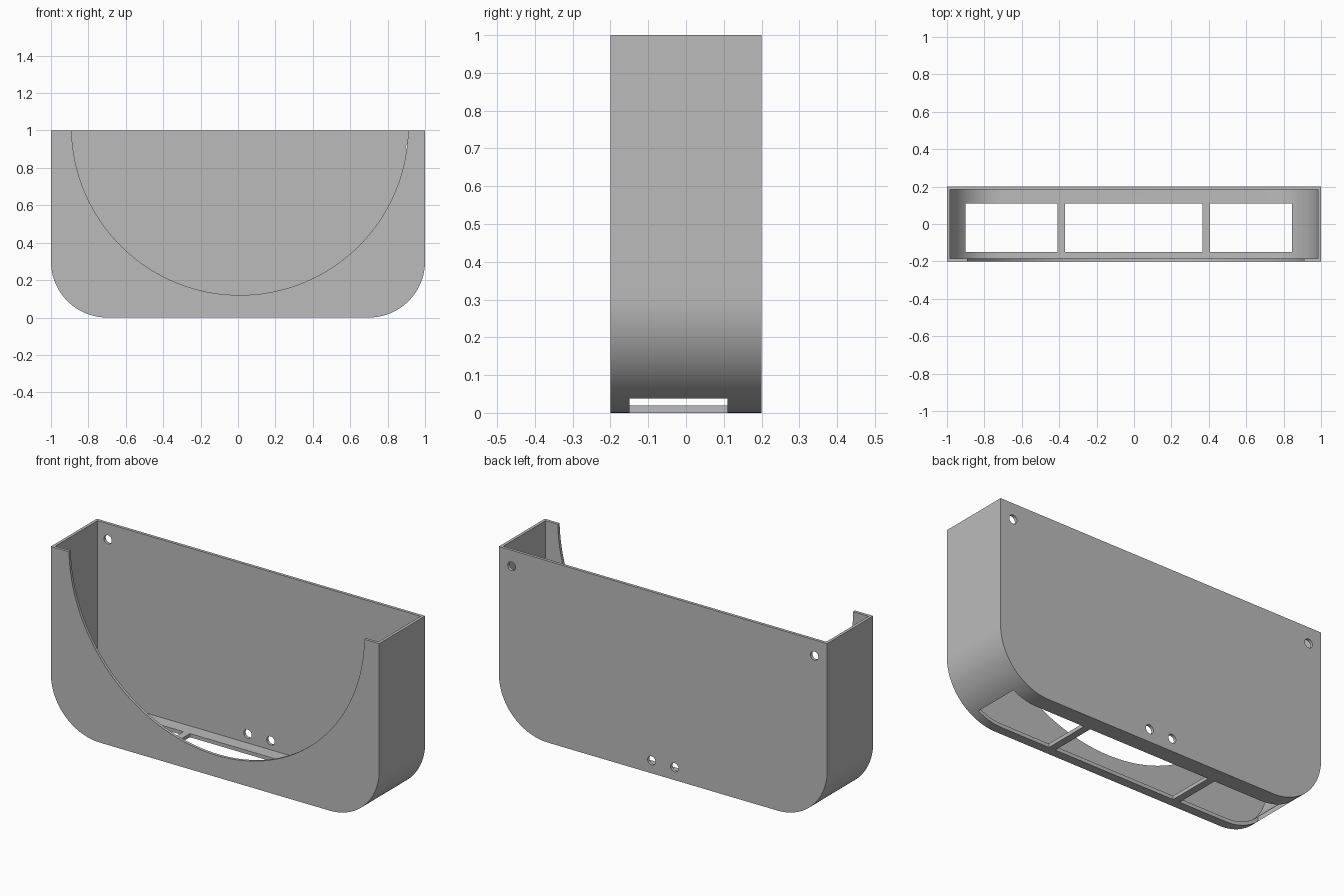
import bpy, bmesh, math

if "Cube" in bpy.data.objects:
    bpy.data.objects.remove(bpy.data.objects["Cube"])

WALL, FLOOR, CORNER = 0.016, 0.02, 0.3

# One plain grey material
grey = bpy.data.materials.new("matte grey")
grey.use_nodes = True
colour = (0.5, 0.5, 0.5, 1)
grey.diffuse_color = colour
grey.node_tree.nodes["Principled BSDF"].inputs["Base Color"].default_value = colour


def prism(name, outline, y0, y1):
    """Extrude an (x, z) outline from y0 to y1."""
    bm = bmesh.new()
    face = bm.faces.new([bm.verts.new((x, y0, z)) for x, z in outline])
    moved = bmesh.ops.extrude_face_region(bm, geom=[face])["geom"]
    verts = [v for v in moved if isinstance(v, bmesh.types.BMVert)]
    bmesh.ops.translate(bm, verts=verts, vec=(0, y1 - y0, 0))
    bmesh.ops.recalc_face_normals(bm, faces=bm.faces[:])
    mesh = bpy.data.meshes.new(name)
    bm.to_mesh(mesh)
    bm.free()
    obj = bpy.data.objects.new(name, mesh)
    bpy.context.collection.objects.link(obj)
    mesh.materials.append(grey)
    return obj


def arc(cx, cz, r, start, end, steps):
    angles = [math.radians(start + (end - start) * i / steps) for i in range(steps + 1)]
    return [(cx + r * math.cos(a), cz + r * math.sin(a)) for a in angles]


def tray(half, bottom, top, r):
    """Open-topped outline with two rounded lower corners."""
    c = half - r
    return ([(-half, top)] + arc(-c, bottom + r, r, 180, 270, 24)
            + arc(c, bottom + r, r, 270, 360, 24) + [(half, top)])


def disc(cx, cz, r, steps):
    return arc(cx, cz, r, 0, 360, steps)[:-1]


# Outer body with rounded lower corners
holder = prism("wall_holder", tray(1, 0, 1, CORNER), -0.2, 0.2)

# Hollow interior and the round opening in the front
cutters = [
    prism("cavity", tray(1 - WALL, FLOOR, 1.2, CORNER - WALL), -0.2 + WALL, 0.2 - WALL),
    prism("front_opening", disc(0.01, 1.02, 0.9, 160), -0.3, -0.1),
]

# Three floor windows separated by two bars
for x0, x1 in ((-0.9, -0.41), (-0.37, 0.365), (0.405, 0.845)):
    box = [(x0, -0.1), (x1, -0.1), (x1, 0.15), (x0, 0.15)]
    cutters.append(prism("floor_window", box, -0.15, 0.11))

# Screw holes through the back
for side in (-1, 1):
    for x, z in ((0.922, 0.912), (0.07, 0.07)):
        cutters.append(prism("screw_hole", disc(side * x, z, 0.024, 32), 0.15, 0.3))

# Cut everything out, then discard the cutters
bpy.context.view_layer.objects.active = holder
holder.select_set(True)
for cutter in cutters:
    cutter.hide_render = True
    mod = holder.modifiers.new("cut", "BOOLEAN")
    mod.operation = "DIFFERENCE"
    mod.solver = "EXACT"
    mod.object = cutter
    bpy.ops.object.modifier_apply(modifier=mod.name)
    bpy.data.objects.remove(cutter)

bpy.ops.object.shade_smooth_by_angle(angle=math.radians(30))
